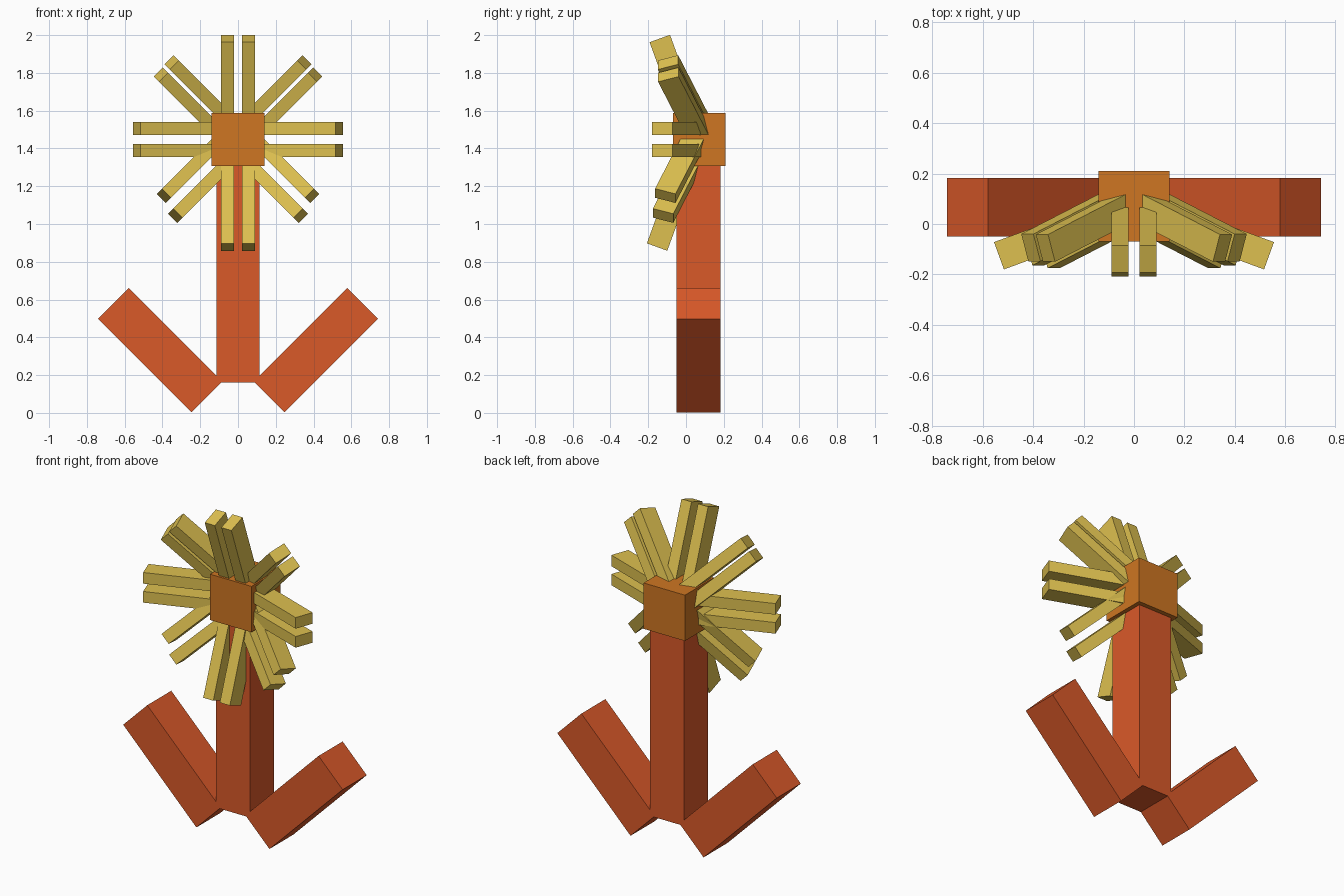
import bpy
from math import sin, cos, radians
from mathutils import Matrix, Vector

if "Cube" in bpy.data.objects:
    bpy.data.objects.remove(bpy.data.objects["Cube"])


def material(name, color):
    m = bpy.data.materials.new(name)
    m.diffuse_color = (*color, 1)
    m.use_nodes = True
    m.node_tree.nodes["Principled BSDF"].inputs["Base Color"].default_value = m.diffuse_color
    return m


RED = material("red_orange", (0.70, 0.10, 0.022))
ORANGE = material("orange", (0.62, 0.18, 0.016))
YELLOW = material("yellow", (0.73, 0.53, 0.08))


def box(name, center, size, mat, axes=None):
    """Box with optional local axes (three orthonormal vectors)."""
    bpy.ops.mesh.primitive_cube_add(size=1)
    ob = bpy.context.object
    ob.name = name
    rot = Matrix(axes).transposed() if axes else Matrix.Identity(3)
    ob.data.transform(Matrix.Translation(center) @ rot.to_4x4()
                      @ Matrix.Diagonal((*size, 1)))
    ob.data.materials.append(mat)
    return ob


# Stem and flower centre
box("stem", (0, 0.067, 0.76), (0.228, 0.232, 1.2), RED)
box("flower_centre", (0, 0.07, 1.447), (0.28, 0.28, 0.28), ORANGE)

# Two leaves slanting up and outward
for side, label in ((1, "right"), (-1, "left")):
    along = Vector((side, 0, 1)).normalized()
    depth = Vector((0, 1, 0))
    box(f"leaf_{label}", (side * 0.413, 0.067, 0.332), (0.70, 0.232, 0.23),
        RED, (along, depth, along.cross(depth)))

# Petals lean forward 20 degrees
TILT = radians(20)


def petal(name, angle, offset, reach, root_y, side):
    a = radians(angle)
    d = Vector((side * cos(a) * cos(TILT), -sin(TILT), sin(a) * cos(TILT)))
    w = Vector((-side * sin(a), 0, cos(a)))
    length = reach / cos(TILT)
    center = Vector((0, root_y, 1.447)) + w * offset + d * length / 2
    box(name, center, (length, 0.068, 0.115), YELLOW, (d, w, d.cross(w)))


# Angle, sideways offset, reach, root depth; mirrored left and right
PETALS = [
    ("top", 90, -0.056, 0.535, 0.056),
    ("upper_a", 45, 0.041, 0.537, 0.10),
    ("upper_b", 45, -0.046, 0.532, 0.10),
    ("side_a", 0, 0.058, 0.535, 0.069),
    ("side_b", 0, -0.058, 0.535, 0.069),
    ("lower_a", -45, 0.067, 0.488, 0.068),
    ("lower_b", -45, -0.050, 0.520, 0.068),
    ("bottom", -90, 0.056, 0.569, 0.054),
]
for side, label in ((1, "right"), (-1, "left")):
    for name, angle, offset, reach, root_y in PETALS:
        petal(f"petal_{name}_{label}", angle, offset, reach, root_y, side)
